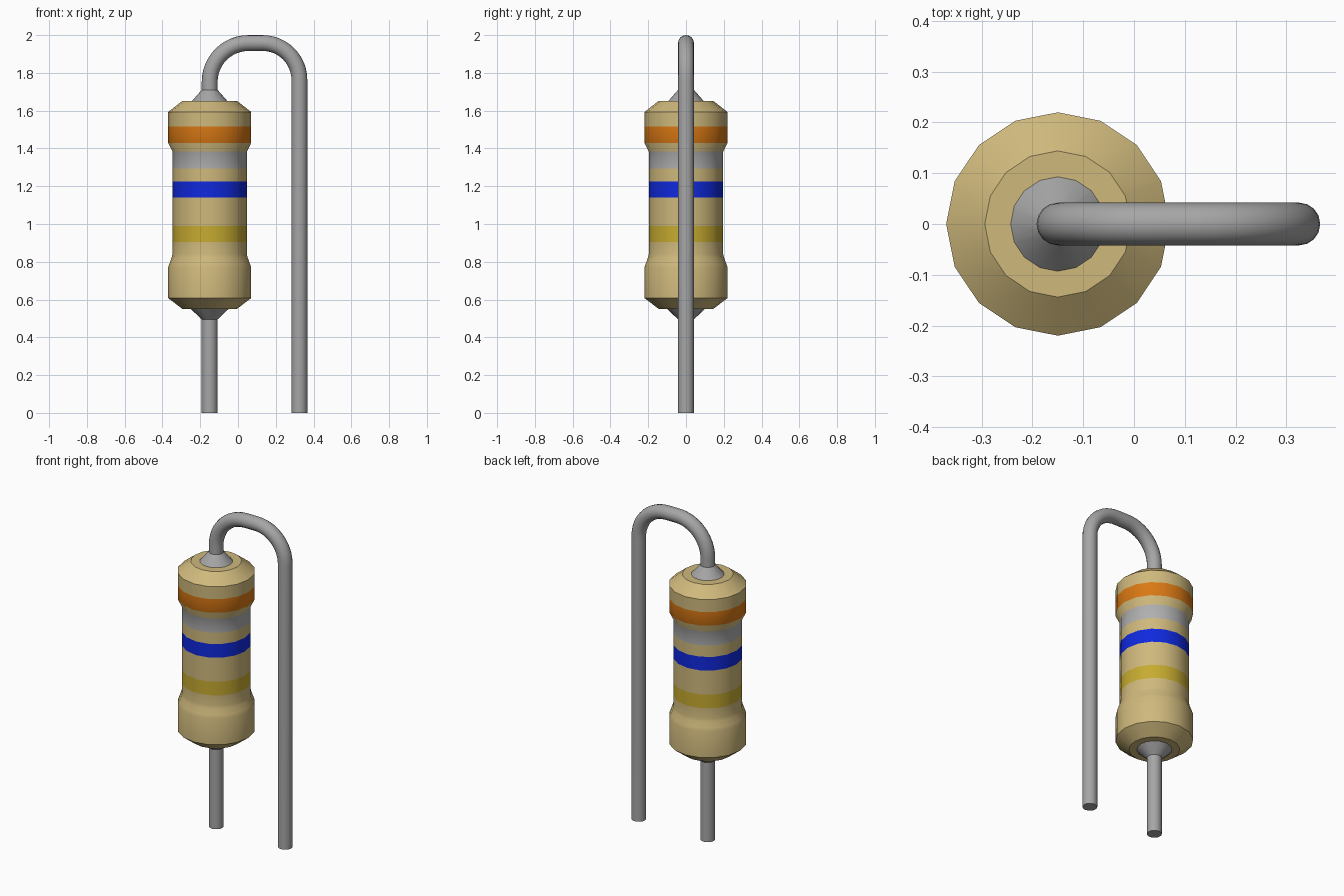
import bpy, bmesh, math

cube = bpy.data.objects.get("Cube")
if cube:
    bpy.data.objects.remove(cube, do_unlink=True)

SIDES = 16
BODY_X, LEG_X = -0.15, 0.325
WIRE_R = 0.042


def material(name, rgb):
    m = bpy.data.materials.new(name)
    m.use_nodes = True
    m.diffuse_color = (*rgb, 1)
    bsdf = next(n for n in m.node_tree.nodes if n.type == 'BSDF_PRINCIPLED')
    bsdf.inputs["Base Color"].default_value = (*rgb, 1)
    return m


tan = material("tan_body", (0.62, 0.48, 0.20))
orange = material("orange_band", (0.70, 0.19, 0.007))
silver = material("silver_band", (0.43, 0.43, 0.43))
blue = material("blue_band", (0.005, 0.022, 0.73))
gold = material("gold_band", (0.57, 0.41, 0.03))
metal = material("wire_grey", (0.38, 0.38, 0.38))


def skin_rings(name, rings, mats, pick=None):
    """Join rings of points into a closed tube with end caps."""
    bm = bmesh.new()
    loops = [[bm.verts.new(p) for p in ring] for ring in rings]
    for a, b in zip(loops, loops[1:]):
        for i in range(SIDES):
            j = (i + 1) % SIDES
            bm.faces.new((a[i], a[j], b[j], b[i]))
    bm.faces.new(loops[0][::-1])
    bm.faces.new(loops[-1])
    bmesh.ops.recalc_face_normals(bm, faces=bm.faces)
    if pick:
        for f in bm.faces:
            f.material_index = pick(f.calc_center_median().z)
    mesh = bpy.data.meshes.new(name)
    bm.to_mesh(mesh)
    bm.free()
    for m in mats:
        mesh.materials.append(m)
    obj = bpy.data.objects.new(name, mesh)
    bpy.context.collection.objects.link(obj)
    bpy.ops.object.select_all(action='DESELECT')
    obj.select_set(True)
    bpy.context.view_layer.objects.active = obj
    bpy.ops.object.shade_smooth_by_angle(angle=math.radians(35))
    return obj


def lathe(name, profile, mats, pick=None):
    turns = [2 * math.pi * i / SIDES for i in range(SIDES)]
    rings = [[(BODY_X + r * math.cos(t), r * math.sin(t), z) for t in turns]
             for r, z in profile]
    return skin_rings(name, rings, mats, pick)


def wire(name, path):
    """Sweep a circle along (x, z, heading) points in the XZ plane."""
    rings = []
    for x, z, h in path:
        ring = []
        for i in range(SIDES):
            t = 2 * math.pi * i / SIDES
            u = WIRE_R * math.cos(t)
            ring.append((x + u * math.sin(h), WIRE_R * math.sin(t), z - u * math.cos(h)))
        rings.append(ring)
    return skin_rings(name, rings, [metal])


# Body with colour bands cut in by height
bands = [(0.905, 0.99), (1.14, 1.225), (1.295, 1.383), (1.43, 1.515)]
W, N = 0.22, 0.197
profile = [(0.144, 0.55), (W, 0.608), (W, 0.77), (0.213, 0.79), (0.201, 0.823), (N, 0.84)]
profile += [(N, z) for band in bands[:3] for z in band]
profile += [(W, bands[3][0]), (W, bands[3][1]), (W, 1.593), (0.144, 1.652)]


def band_index(z):
    return next((i + 1 for i, (lo, hi) in enumerate(bands) if lo < z < hi), 0)


lathe("resistor_body", profile, [tan, gold, blue, silver, orange], band_index)

# Solder cones where the leads enter the body
lathe("top_cone", [(0.093, 1.64), (0.093, 1.652), (WIRE_R, 1.71)], [metal])
lathe("bottom_cone", [(WIRE_R, 0.495), (0.1, 0.55), (0.1, 0.56)], [metal])

# Straight lower lead
up = math.pi / 2
wire("lower_lead", [(BODY_X, 0, up), (BODY_X, 0.52, up)])

# Upper lead bends over the body and runs down to the ground
TOP, SEAM_X, STEPS = 2 - WIRE_R, 0.13, 12
rise_r, fall_r = 0.205, LEG_X - SEAM_X
rise = [(BODY_X, 1.67, up)]
fall = []
for i in range(STEPS + 1):
    h = up * (1 - i / STEPS)
    rise.append((BODY_X + rise_r * (1 - math.sin(h)), TOP - rise_r * (1 - math.cos(h)), h))
    h = -up * i / STEPS
    fall.append((SEAM_X - fall_r * math.sin(h), TOP - fall_r * (1 - math.cos(h)), h))
rise.append((SEAM_X, TOP, 0))
fall.append((LEG_X, 0, -up))
wire("upper_lead_rise", rise)
wire("upper_lead_fall", fall)
